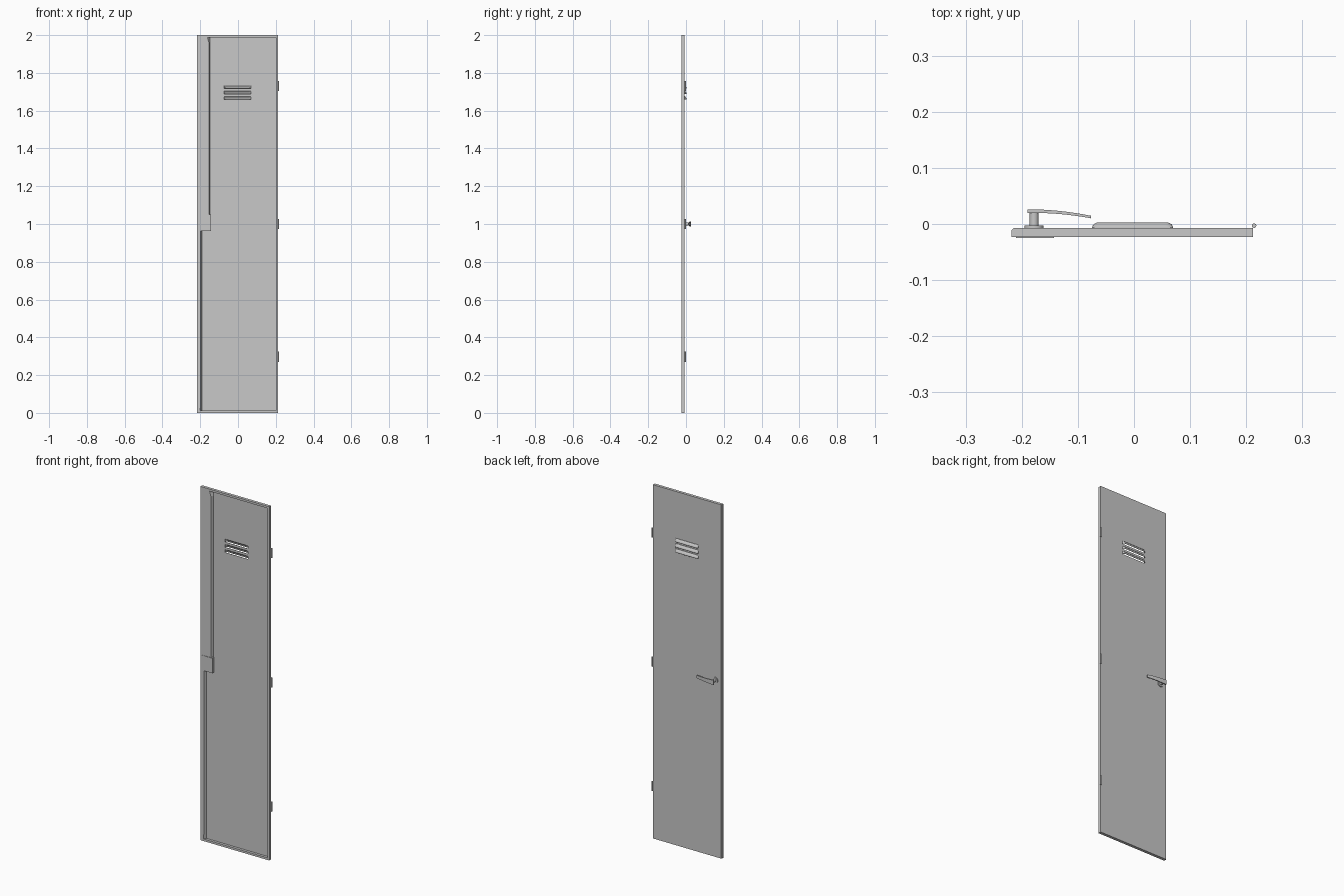
import bpy, bmesh, math

if "Cube" in bpy.data.objects:
    bpy.data.objects.remove(bpy.data.objects["Cube"])

steel = bpy.data.materials.new("grey painted steel")
steel.use_nodes = True
GREY = (0.58, 0.58, 0.58, 1)
steel.diffuse_color = GREY
steel.node_tree.nodes["Principled BSDF"].inputs["Base Color"].default_value = GREY

LEFT, RIGHT, TOP = -0.218, 0.212, 2.0
FRONT, BACK = -0.0235, -0.007


def finish(name, bm, smooth=False):
    bmesh.ops.recalc_face_normals(bm, faces=bm.faces)
    mesh = bpy.data.meshes.new(name)
    bm.to_mesh(mesh)
    bm.free()
    mesh.materials.append(steel)
    obj = bpy.data.objects.new(name, mesh)
    bpy.context.collection.objects.link(obj)
    if smooth:
        bpy.ops.object.select_all(action="DESELECT")
        obj.select_set(True)
        bpy.context.view_layer.objects.active = obj
        bpy.ops.object.shade_smooth_by_angle(angle=math.radians(40))
    return obj


def loft(name, rings, smooth=False):
    """Capped solid through matching rings of points."""
    bm = bmesh.new()
    rows = [[bm.verts.new(p) for p in ring] for ring in rings]
    n = len(rows[0])
    for a, b in zip(rows, rows[1:]):
        for i in range(n):
            j = (i + 1) % n
            bm.faces.new((a[i], a[j], b[j], b[i]))
    bm.faces.new(rows[0])
    bm.faces.new(rows[-1])
    return finish(name, bm, smooth)


def prism(name, profile, z0, z1):
    return loft(name, [[(x, y, z) for x, y in profile] for z in (z0, z1)])


def box(name, x0, x1, y0, y1, z0, z1):
    return prism(name, [(x0, y0), (x1, y0), (x1, y1), (x0, y1)], z0, z1)


def cylinder(name, centre, radius, length, axis):
    rings = []
    for h in (-length / 2, length / 2):
        ring = []
        for i in range(24):
            a = math.tau * i / 24
            u, v = radius * math.cos(a), radius * math.sin(a)
            off = (u, v, h) if axis == "z" else (u, h, v)
            ring.append([c + o for c, o in zip(centre, off)])
        rings.append(ring)
    return loft(name, rings, True)


# Door sheet with three louvre openings
V0, V1, VH = -0.074, 0.069, 0.017
vents = [1.668, 1.6975, 1.727]
xs = [LEFT + 0.008, V0, V1, RIGHT - 0.004]
zs = [0.004] + [z + s * VH / 2 for z in vents for s in (-1, 1)] + [TOP - 0.004]
bm = bmesh.new()
grid = [[bm.verts.new((x, BACK, z)) for x in xs] for z in zs]
for r in range(len(zs) - 1):
    for c in range(3):
        if not (c == 1 and r % 2 == 1):
            bm.faces.new((grid[r][c], grid[r][c + 1], grid[r + 1][c + 1], grid[r + 1][c]))
sheet = finish("door_sheet", bm)
mod = sheet.modifiers.new("thickness", "SOLIDIFY")
mod.thickness = 0.002
# Normals point to the front or back; keep the outer side flush
mod.offset = -1 if sheet.data.polygons[0].normal.y > 0 else 1

# Folded rim around the sheet
prism("latch_side_rim", [(LEFT, FRONT), (-0.2, FRONT), (-0.2, BACK),
                         (LEFT + 0.004, BACK), (LEFT, BACK - 0.004)], 0, TOP)
box("hinge_side_rim", RIGHT - 0.011, RIGHT, FRONT, BACK, 0, TOP)
box("top_rim", -0.2, RIGHT - 0.011, FRONT, BACK, TOP - 0.012, TOP)
box("bottom_rim", -0.2, RIGHT - 0.011, FRONT, BACK, 0, 0.012)


# Stiffening channels with sloped sides and mitred ends
def channel(name, x_edge, z_inner, z_outer, z_mitre):
    def ring(z, x):
        return [(-0.202, BACK - 0.001, z), (-0.202, FRONT + 0.001, z),
                (x, FRONT + 0.001, z), (x_edge, BACK - 0.001, z)]
    loft(name, [ring(z_inner, x_edge - 0.007), ring(z_mitre, x_edge - 0.007),
                ring(z_outer, max(x_edge - 0.015, -0.2015))])


channel("upper_channel", -0.147, 1.0, TOP - 0.012, 1.96)
channel("lower_channel", -0.191, 1.0, 0.012, 0.04)

# Lock housing on the inside
box("lock_housing", -0.21, -0.143, FRONT - 0.0015, BACK - 0.001, 0.964, 1.049)


# Louvre hoods, open at the bottom, bulging outwards
def louvre(name, zc):
    bm = bmesh.new()
    rows = []
    cols = [V0 + 0.012 * (1 - math.cos(math.pi / 2 * i / 6)) for i in range(7)]
    cols += [V0 + V1 - x for x in reversed(cols)]
    for k in range(9):
        t = k / 8
        row = []
        for x in cols:
            d = min(1, min(x - V0, V1 - x) / 0.012)
            rise = math.sqrt(max(0, 1 - (1 - d) ** 2))
            y = BACK + 0.0095 * rise * math.sin(t * math.pi / 2)
            row.append(bm.verts.new((x, y, zc + VH * (0.5 - t))))
        rows.append(row)
    for a, b in zip(rows, rows[1:]):
        for i in range(len(cols) - 1):
            bm.faces.new((a[i], a[i + 1], b[i + 1], b[i]))
    hood = finish(name, bm, True)
    solid = hood.modifiers.new("thickness", "SOLIDIFY")
    solid.thickness = 0.0012
    solid.offset = 0


for i, z in enumerate(vents):
    louvre(f"louvre_{i + 1}", z)

# Hinge barrels
for i, z in enumerate((0.297, 1.0, 1.731)):
    cylinder(f"hinge_{i + 1}", (RIGHT + 0.002, -0.003, z), 0.004, 0.054, "z")

# Handle: round rose, stem and curved tapering lever
PIVOT = -0.178
cylinder("handle_rose", (PIVOT, -0.005, 1.0), 0.017, 0.005, "y")
cylinder("handle_stem", (PIVOT, 0.008, 1.0), 0.008, 0.028, "y")
rings = []
for i in range(13):
    t = i / 12
    x = -0.19 + 0.113 * t
    y = 0.0262 - 0.0115 * t ** 2
    thick = 0.0065 - 0.002 * t
    half = 0.0135 - 0.006 * t
    rings.append([(x, y - thick, 1 - half), (x, y, 1 - half),
                  (x, y, 1 + half), (x, y - thick, 1 + half)])
loft("handle_lever", rings, True)
